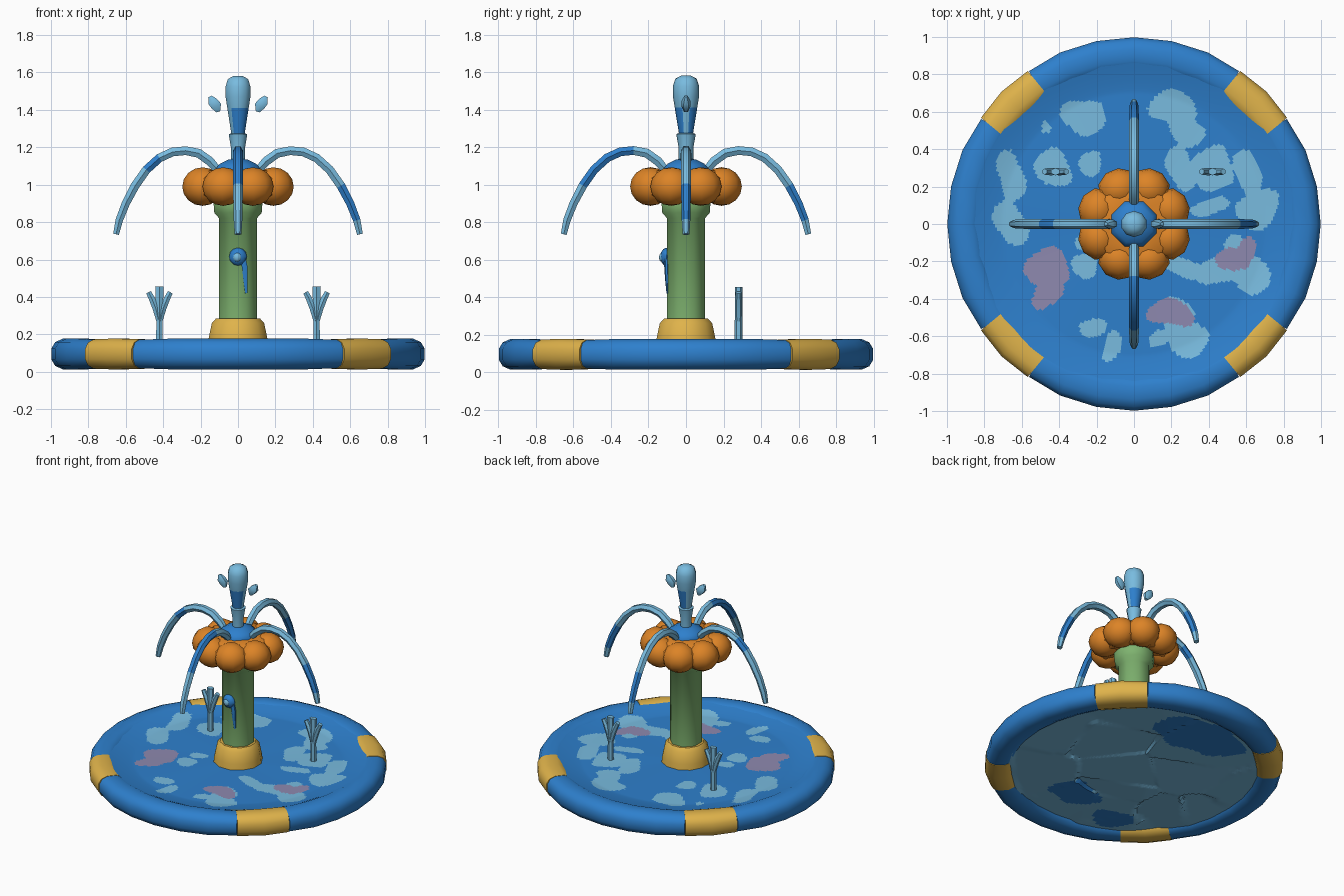
import bpy, bmesh, math, random
from mathutils import Vector, Matrix

if "Cube" in bpy.data.objects:
    bpy.data.objects.remove(bpy.data.objects["Cube"])


def material(name, col):
    m = bpy.data.materials.new(name)
    m.diffuse_color = (*col, 1)
    m.use_nodes = True
    m.node_tree.nodes["Principled BSDF"].inputs["Base Color"].default_value = m.diffuse_color
    return m


BLUE = material("pool blue", (0.027, 0.215, 0.61))
LIGHT = material("water light blue", (0.19, 0.50, 0.74))
YELLOW = material("yellow", (0.74, 0.45, 0.07))
ORANGE = material("orange", (0.72, 0.23, 0.02))
GREEN = material("green", (0.21, 0.45, 0.16))
MAUVE = material("mauve", (0.27, 0.25, 0.43))


def finish(name, bm, mats, angle=40, down=None):
    bmesh.ops.recalc_face_normals(bm, faces=bm.faces)
    if down is not None:  # open sheets: force the facing direction
        bm.normal_update()
        bm.faces.ensure_lookup_table()
        if (bm.faces[0].normal.z < 0) != down:
            bmesh.ops.reverse_faces(bm, faces=bm.faces)
    me = bpy.data.meshes.new(name)
    bm.to_mesh(me)
    bm.free()
    for m in mats:
        me.materials.append(m)
    ob = bpy.data.objects.new(name, me)
    bpy.context.collection.objects.link(ob)
    bpy.ops.object.select_all(action='DESELECT')
    ob.select_set(True)
    bpy.context.view_layer.objects.active = ob
    bpy.ops.object.shade_smooth_by_angle(angle=math.radians(angle))
    return ob


def skin(bm, loops, paint=None, caps=True):
    """Bridge equal loops of points; paint(i) gives a material index per span."""
    rows = [[bm.verts.new(p) for p in lp] for lp in loops]
    n = len(rows[0])
    for i in range(len(rows) - 1):
        for j in range(n):
            k = (j + 1) % n
            f = bm.faces.new((rows[i][j], rows[i][k], rows[i + 1][k], rows[i + 1][j]))
            f.material_index = paint(i) if paint else 0
    if caps:
        bm.faces.new(rows[0])
        bm.faces.new(rows[-1])


def tube(bm, pts, side, radii, n=6, power=1.0, paint=None):
    """Sweep along a planar path; radii are (across side, along side) pairs."""
    pts, side, loops = [Vector(p) for p in pts], Vector(side), []
    sp = lambda v: math.copysign(abs(v) ** power, v)
    for i, p in enumerate(pts):
        t = (pts[min(i + 1, len(pts) - 1)] - pts[max(i - 1, 0)]).normalized()
        u = t.cross(side).normalized()
        a, b = radii[i]
        angs = [math.tau * (j + 0.5) / n for j in range(n)]
        loops.append([p + u * a * sp(math.cos(q)) + side * b * sp(math.sin(q)) for q in angs])
    skin(bm, loops, paint)


def lathe(name, profile, n, mats, angle=40, paint=None):
    bm = bmesh.new()
    skin(bm, [[(r * math.cos(math.tau * (j + .5) / n), r * math.sin(math.tau * (j + .5) / n), z)
               for j in range(n)] for r, z in profile], paint)
    return finish(name, bm, mats, angle)


def ball(bm, loc, size, u=10, v=7, spin=0):
    bmesh.ops.create_uvsphere(bm, u_segments=u, v_segments=v, radius=1,
                              matrix=Matrix.Translation(loc) @ Matrix.Rotation(spin, 4, 'Z')
                              @ Matrix.Diagonal((*size, 1)))


# Inflated rim: four blue arcs and four yellow bands between them
def arc(name, mid, half, segs, rad, mat, taper):
    bm = bmesh.new()
    pts, radii = [], []
    for i in range(segs + 1):
        a = math.radians(mid - half + 2 * half * i / segs)
        pts.append((0.904 * math.cos(a), 0.904 * math.sin(a), 0.095))
        s = taper if i in (0, segs) else 1
        radii.append((rad[0] * s, rad[1] * s))
    tube(bm, pts, (0, 0, 1), radii, 12, 0.8, lambda i: 0)
    finish(name, bm, [mat], 50)


for k in range(4):
    arc("rim_arc", 90 * k, 35, 6, (0.097, 0.084), BLUE, 0.93)
    arc("rim_band", 90 * k + 45, 10.7, 2, (0.100, 0.085), YELLOW, 0.95)

# Pool floor, with patches painted by soft blob rules
PATCHES = [(-.26, .58, .14, .11), (.22, .62, .15, .10), (.27, .50, .11, .09), (.25, .30, .08, .14),
           (.42, .29, .13, .14), (.61, .29, .08, .14), (.67, .08, .13, .12), (.42, .09, .12, .05),
           (.28, -.23, .12, .06), (.44, -.26, .14, .08), (.62, -.26, .13, .12), (.54, -.12, .08, .07),
           (.22, -.47, .14, .08), (.27, -.60, .13, .13), (-.12, -.67, .05, .10), (-.22, -.55, .09, .06),
           (-.43, .29, .11, .12), (-.66, .25, .08, .16), (-.66, .00, .10, .13), (-.25, -.21, .08, .08),
           (-.22, .33, .07, .08), (-.48, .51, .03, .04), (-.27, -.08, .07, .05), (.12, -.62, .07, .05)]
MAUVES = [(-.46, -.24, .14, .12), (-.47, -.37, .09, .10), (.21, -.48, .15, .08),
          (.52, -.20, .08, .07), (.60, -.14, .06, .10)]
UNDER = [(-.05, .62, .42, .22), (.10, -.50, .22, .15), (-.32, -.60, .16, .13)]


def inside(x, y, blobs):
    x, y = x + .018 * math.sin(23 * y), y + .018 * math.sin(21 * x + 1)
    return sum(max(0, 1 - ((x - a) / c) ** 2 - ((y - b) / d) ** 2) ** 2 for a, b, c, d in blobs) > 0.06


def disc(name, height, mats, pick, rings, segs, rmax, down):
    bm = bmesh.new()
    rows = []
    for i in range(rings + 1):
        r = 0.04 + (rmax - 0.04) * i / rings
        rows.append([bm.verts.new((r * math.cos(math.tau * j / segs), r * math.sin(math.tau * j / segs),
                                   height(r, math.tau * j / segs))) for j in range(segs)])
    bm.faces.new(rows[0])
    for a, b in zip(rows, rows[1:]):
        for j in range(segs):
            k = (j + 1) % segs
            f = bm.faces.new((a[j], b[j], b[k], a[k]))
            c = f.calc_center_median()
            f.material_index = pick(c.x, c.y)
    return finish(name, bm, mats, 40, down)


disc("pool_floor", lambda r, a: 0.14 + 0.028 * max(0, (r - 0.7) / 0.15) ** 1.3 + 0.003 * r * math.sin(5 * a),
     [BLUE, LIGHT, MAUVE],
     lambda x, y: 2 if inside(x, y, MAUVES) else int(inside(x, y, PATCHES)), 84, 240, 0.86, False)

# Underside of crumpled plates: each plate tilts its own way
random.seed(4)
PLATES = [(random.uniform(-.85, .85), random.uniform(-.85, .85), random.uniform(-.06, .06),
           random.uniform(-.06, .06)) for _ in range(18)]


def crumple(r, a):
    x, y = r * math.cos(a), r * math.sin(a)
    px, py, sx, sy = min(PLATES, key=lambda p: (p[0] - x) ** 2 + (p[1] - y) ** 2)
    return 0.038 + max(-.015, min(.015, sx * (x - px) + sy * (y - py)))


disc("pool_underside", crumple, [LIGHT, BLUE], lambda x, y: int(inside(x, y, UNDER)), 50, 150, 0.88, True)

# Central column
lathe("column_base", [(.168, .12), (.162, .18), (.145, .26), (.122, .285)], 12, [YELLOW])
lathe("column", [(.109, .27), (.109, .82), (.137, .85), (.142, .91), (.12, .97)], 8, [GREEN], 50)

# Flower collar of rounded petals, with a filled ring holding them together
bm = bmesh.new()
for k in range(8):
    a = math.radians(22.5 + 45 * k)
    ball(bm, (0.205 * math.cos(a), 0.205 * math.sin(a), 0.99), (.108, .116, .103), 10, 8, a)
finish("flower_petals", bm, [ORANGE], 60)
lathe("flower_core", [(.115, .93), (.2, .905), (.258, .945), (.268, .99), (.258, 1.035), (.2, 1.076), (.115, 1.08)],
      16, [ORANGE], 60)
lathe("flower_centre", [(.13, 1.0), (.13, 1.085), (.105, 1.112), (.06, 1.133), (.02, 1.14)], 8, [BLUE], 50)

# Four arching water jets
PATH = [(.10, 1.07), (.15, 1.125), (.21, 1.168), (.28, 1.182), (.35, 1.175), (.42, 1.143), (.49, 1.08),
        (.55, .995), (.60, .90), (.635, .81), (.652, .735)]
WIDTH = [.022, .028, .028, .027, .027, .027, .027, .027, .025, .023, .018]
for k, streak in enumerate([(7, 8), (7, 8), (5,), (3, 4, 5, 6)]):
    a = math.pi / 2 * k
    bm = bmesh.new()
    tube(bm, [(r * math.cos(a), r * math.sin(a), z) for r, z in PATH], (-math.sin(a), math.cos(a), 0),
         [(w, w) for w in WIDTH], 6, paint=lambda i, s=streak: int(i in s))
    finish("water_jet", bm, [LIGHT, BLUE], 50)

# Central spout with a rounded head, blue streaks on its neck
spout = lathe("water_spout", [(.04, 1.11), (.04, 1.2), (.052, 1.27), (.038, 1.275), (.047, 1.33), (.06, 1.41),
                              (.07, 1.47), (.07, 1.525), (.057, 1.565), (.025, 1.582)], 10, [LIGHT, BLUE], 50)
for p in spout.data.polygons:
    c = p.center
    if 1.28 < c.z < 1.43 and (abs(c.y) > 0.7 * abs(c.x)) and c.x > -0.03:
        p.material_index = 1

# Loose droplets beside the spout
for s in (-1, 1):
    bm = bmesh.new()
    tube(bm, [(s * .105, 0, 1.39), (s * .115, 0, 1.42), (s * .136, 0, 1.445), (s * .15, 0, 1.472)],
         (0, 1, 0), [(.012, .012), (.032, .025), (.03, .025), (.012, .01)], 6)
    finish("droplet", bm, [LIGHT], 50)

# Forked water sprays rising from the pool
for s in (-1, 1):
    bm = bmesh.new()
    x = s * 0.42
    tube(bm, [(x, .28, .12), (x, .28, .28), (x, .28, .36), (x, .28, .455)], (0, 1, 0),
         [(.021, .021), (.019, .02), (.022, .02), (.026, .02)], 6)
    for d in (-1, 1):
        tube(bm, [(x + d * .004, .28, .27), (x + d * .02, .28, .34), (x + d * .04, .28, .39),
                  (x + d * .058, .28, .425)], (0, 1, 0),
             [(.014, .018), (.02, .02), (.019, .019), (.016, .016)], 6)
    finish("water_spray", bm, [LIGHT], 50)

# Small nozzle on the column front with a trickle of water
bm = bmesh.new()
ball(bm, (0, -.105, .615), (.048, .032, .048), 8, 6)
finish("nozzle", bm, [BLUE], 50)
bm = bmesh.new()
ball(bm, (-.004, -.13, .612), (.022, .014, .024), 8, 6)
finish("nozzle_drop", bm, [LIGHT], 50)
bm = bmesh.new()
tube(bm, [(.025, -.105, .61), (.036, -.104, .56), (.04, -.102, .5), (.044, -.1, .42)], (0, 1, 0),
     [(.018, .012), (.017, .012), (.014, .01), (.007, .004)], 6)
finish("trickle", bm, [BLUE], 50)
